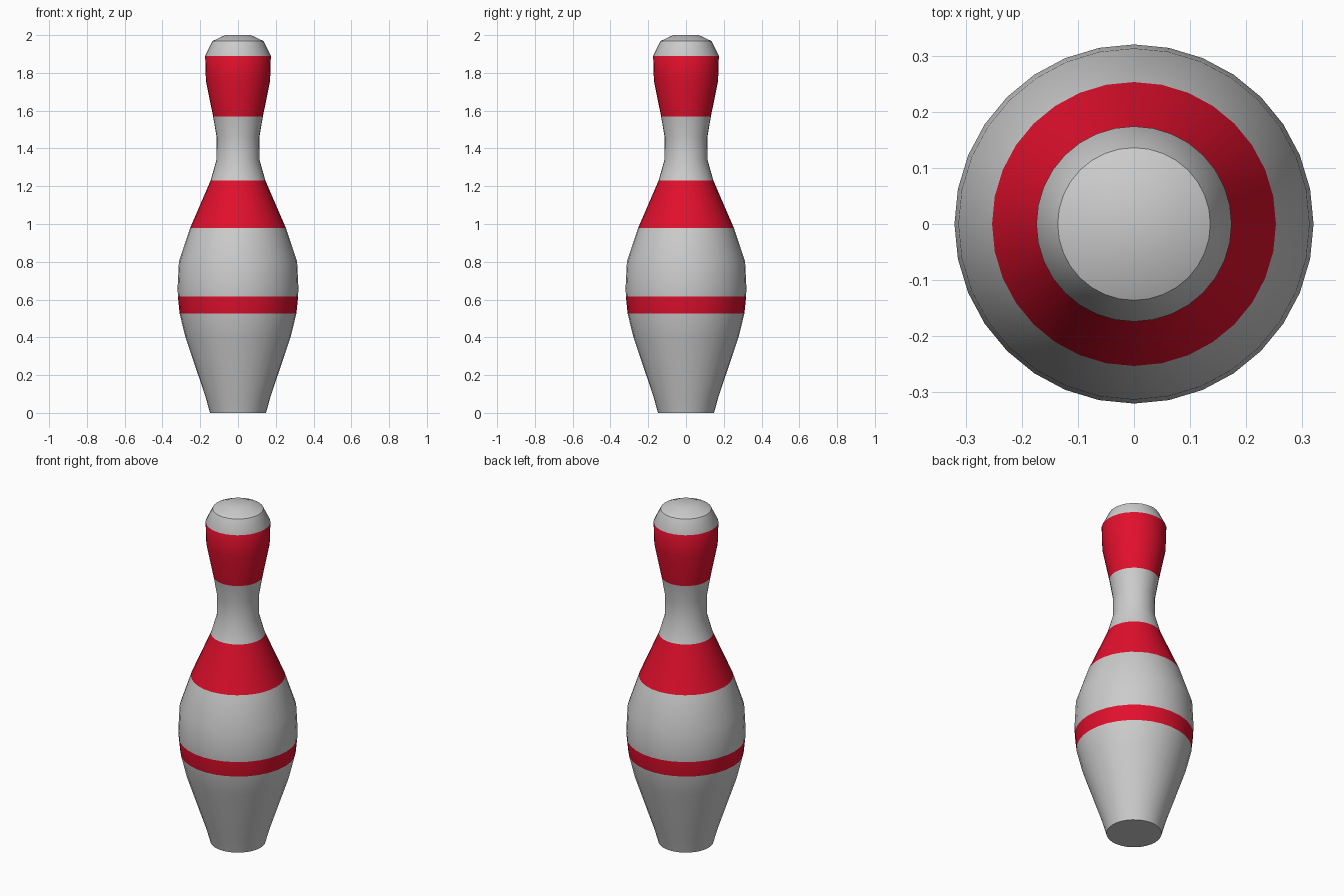
import bpy, bmesh, math

if "Cube" in bpy.data.objects:
    bpy.data.objects.remove(bpy.data.objects["Cube"])

SIDES = 32

# Profile from the base to the crown: (radius, height, red band above this ring)
PROFILE = [
    (0.148, 0.00, 0), (0.172, 0.085, 0), (0.278, 0.40, 0),
    (0.309, 0.525, 1), (0.318, 0.615, 0), (0.320, 0.66, 0), (0.313, 0.80, 0),
    (0.253, 0.98, 1), (0.145, 1.23, 0), (0.114, 1.34, 0), (0.113, 1.46, 0),
    (0.132, 1.57, 1), (0.170, 1.76, 1), (0.174, 1.89, 0),
    (0.136, 1.968, 0), (0.068, 2.00, 0),
]


def material(name, rgb):
    mat = bpy.data.materials.new(name)
    mat.diffuse_color = (*rgb, 1)
    mat.use_nodes = True
    mat.node_tree.nodes["Principled BSDF"].inputs["Base Color"].default_value = mat.diffuse_color
    return mat


bm = bmesh.new()

# Rings of the turned body
rings = []
for r, z, _ in PROFILE:
    rings.append([bm.verts.new((r * math.cos(2 * math.pi * i / SIDES),
                                r * math.sin(2 * math.pi * i / SIDES), z))
                  for i in range(SIDES)])

# Walls, with the red bands
for (lower, upper), (_, _, band) in zip(zip(rings, rings[1:]), PROFILE):
    for i in range(SIDES):
        j = (i + 1) % SIDES
        face = bm.faces.new((lower[i], lower[j], upper[j], upper[i]))
        face.material_index = band

# Flat base and crown
bm.faces.new(rings[0][::-1])
bm.faces.new(rings[-1])

mesh = bpy.data.meshes.new("bowling_pin")
bm.to_mesh(mesh)
bm.free()
mesh.materials.append(material("pale_grey", (0.6, 0.6, 0.6)))
mesh.materials.append(material("red", (0.76, 0.005, 0.026)))

pin = bpy.data.objects.new("bowling_pin", mesh)
bpy.context.collection.objects.link(pin)
bpy.context.view_layer.objects.active = pin
pin.select_set(True)
bpy.ops.object.shade_smooth_by_angle(angle=math.radians(32))
